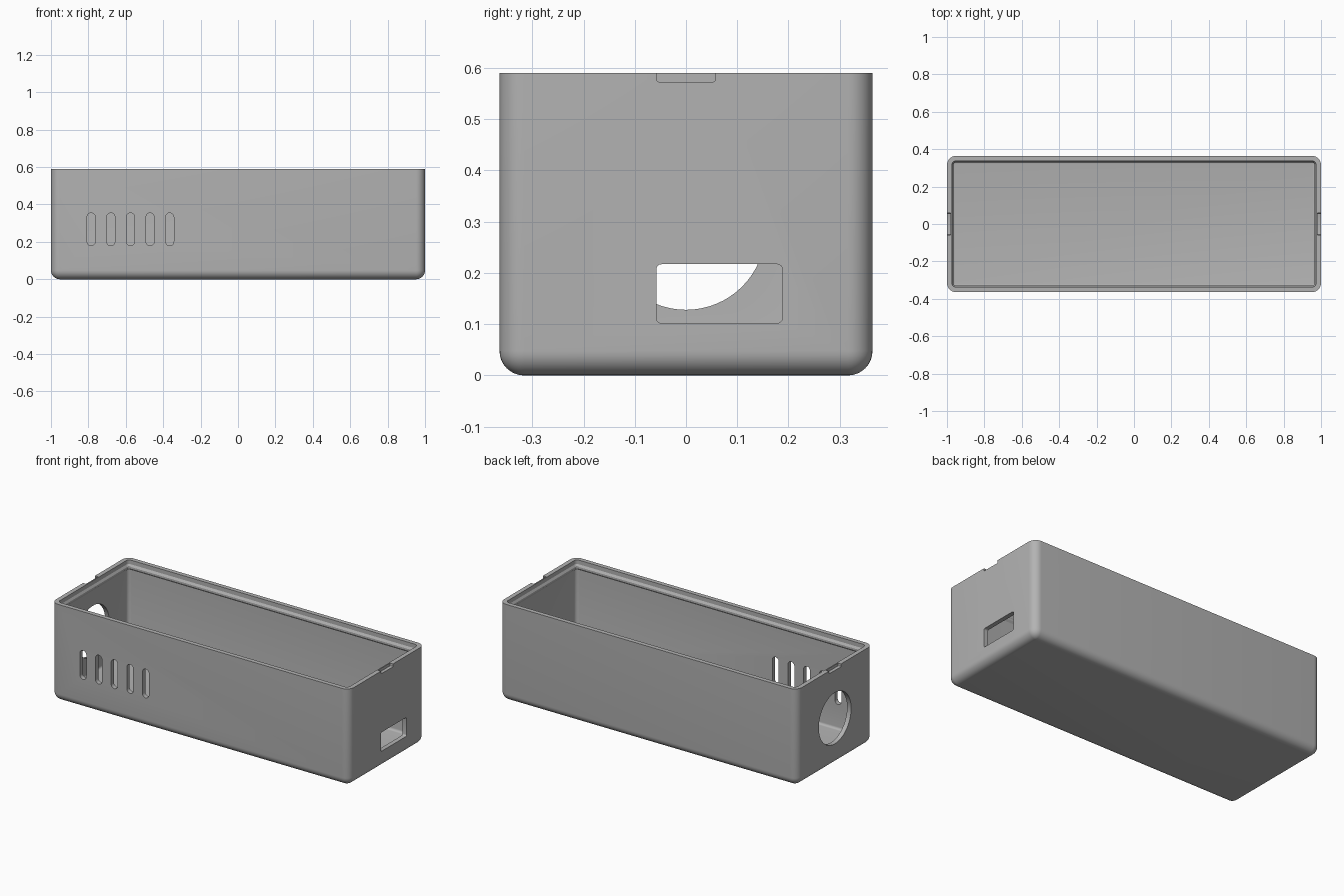
import bpy, bmesh, math

if "Cube" in bpy.data.objects:
    bpy.data.objects.remove(bpy.data.objects["Cube"])

HX, HY, H = 1.0, 0.364, 0.59      # half length, half depth, height
R, WALL, FLOOR = 0.048, 0.027, 0.03

grey = bpy.data.materials.new("grey plastic")
grey.diffuse_color = (0.45, 0.45, 0.45, 1)
grey.use_nodes = True
grey.node_tree.nodes["Principled BSDF"].inputs["Base Color"].default_value = grey.diffuse_color


def rounded_rect(hx, hy, r, n=8):
    """Counter-clockwise outline of a rounded rectangle."""
    pts = []
    for k, (sx, sy) in enumerate([(1, 1), (-1, 1), (-1, -1), (1, -1)]):
        for i in range(n + 1):
            a = math.pi / 2 * (k + i / n)
            pts.append((sx * (hx - r) + r * math.cos(a),
                        sy * (hy - r) + r * math.sin(a)))
    return pts


def loft(name, rings):
    """Closed solid through a list of equal point rings."""
    bm = bmesh.new()
    loops = [[bm.verts.new(p) for p in ring] for ring in rings]
    for a, b in zip(loops, loops[1:]):
        for i in range(len(a)):
            j = (i + 1) % len(a)
            bm.faces.new((a[i], a[j], b[j], b[i]))
    bm.faces.new(loops[0])
    bm.faces.new(loops[-1])
    bmesh.ops.recalc_face_normals(bm, faces=bm.faces)
    mesh = bpy.data.meshes.new(name)
    bm.to_mesh(mesh)
    bm.free()
    mesh.materials.append(grey)
    ob = bpy.data.objects.new(name, mesh)
    bpy.context.collection.objects.link(ob)
    return ob


def cutter(axis, centre, hu, hz, r, depth, n=8):
    """Rounded prism through a wall, along x or y."""
    cx, cy, cz = centre
    rings = []
    for d in (-depth, depth):
        if axis == "x":
            rings.append([(cx + d, cy + u, cz + v) for u, v in rounded_rect(hu, hz, r, n)])
        else:
            rings.append([(cx + u, cy + d, cz + v) for u, v in rounded_rect(hu, hz, r, n)])
    ob = loft("cutter", rings)
    # merge touching arc ends of full circles and slots
    bm = bmesh.new()
    bm.from_mesh(ob.data)
    bmesh.ops.remove_doubles(bm, verts=bm.verts, dist=1e-5)
    bm.to_mesh(ob.data)
    bm.free()
    ob.hide_render = True
    return ob


# Tray shell: outer bottom fillet, walls, rim, snap bead, inner floor fillet
profile = []
for i in range(9):
    a = math.pi / 2 * i / 8
    profile.append((min(R * (1 - math.sin(a)), R - 0.001), R * (1 - math.cos(a))))
profile += [(0, H), (WALL, H), (WALL, 0.565), (0.035, 0.553), (0.035, 0.543), (WALL, 0.531)]
for i in range(5):
    a = math.pi / 2 * i / 4
    profile.append((WALL + 0.014 * (1 - math.cos(a)), FLOOR + 0.014 * (1 - math.sin(a))))
rings = [[(x, y, z) for x, y in rounded_rect(HX - o, HY - o, R - o)] for o, z in profile]
tray = loft("enclosure_tray", rings)

cutters = []
# Ventilation slots in the front wall
for i in range(5):
    cutters.append(cutter("y", (-0.785 + 0.105 * i, -HY, 0.267), 0.0215, 0.0875, 0.0214, 0.08))
# Connector window in the right wall
cutters.append(cutter("x", (HX, 0.065, 0.1595), 0.123, 0.0575, 0.01, 0.08, 4))
# Round cable hole in the left wall
cutters.append(cutter("x", (-HX, 0, 0.283), 0.155, 0.155, 0.155, 0.08, 16))
# Pry notches on the outer rim at both ends
for s in (-1, 1):
    cutters.append(cutter("x", (s * HX, 0, H + 0.0115), 0.0575, 0.0285, 0.004, 0.02, 3))

bpy.context.view_layer.objects.active = tray
for c in cutters:
    mod = tray.modifiers.new("cut", "BOOLEAN")
    mod.operation, mod.solver, mod.object = "DIFFERENCE", "EXACT", c
    bpy.ops.object.modifier_apply(modifier=mod.name)
    bpy.data.objects.remove(c, do_unlink=True)

bpy.ops.object.select_all(action="DESELECT")
tray.select_set(True)
bpy.ops.object.shade_smooth_by_angle(angle=math.radians(30))
